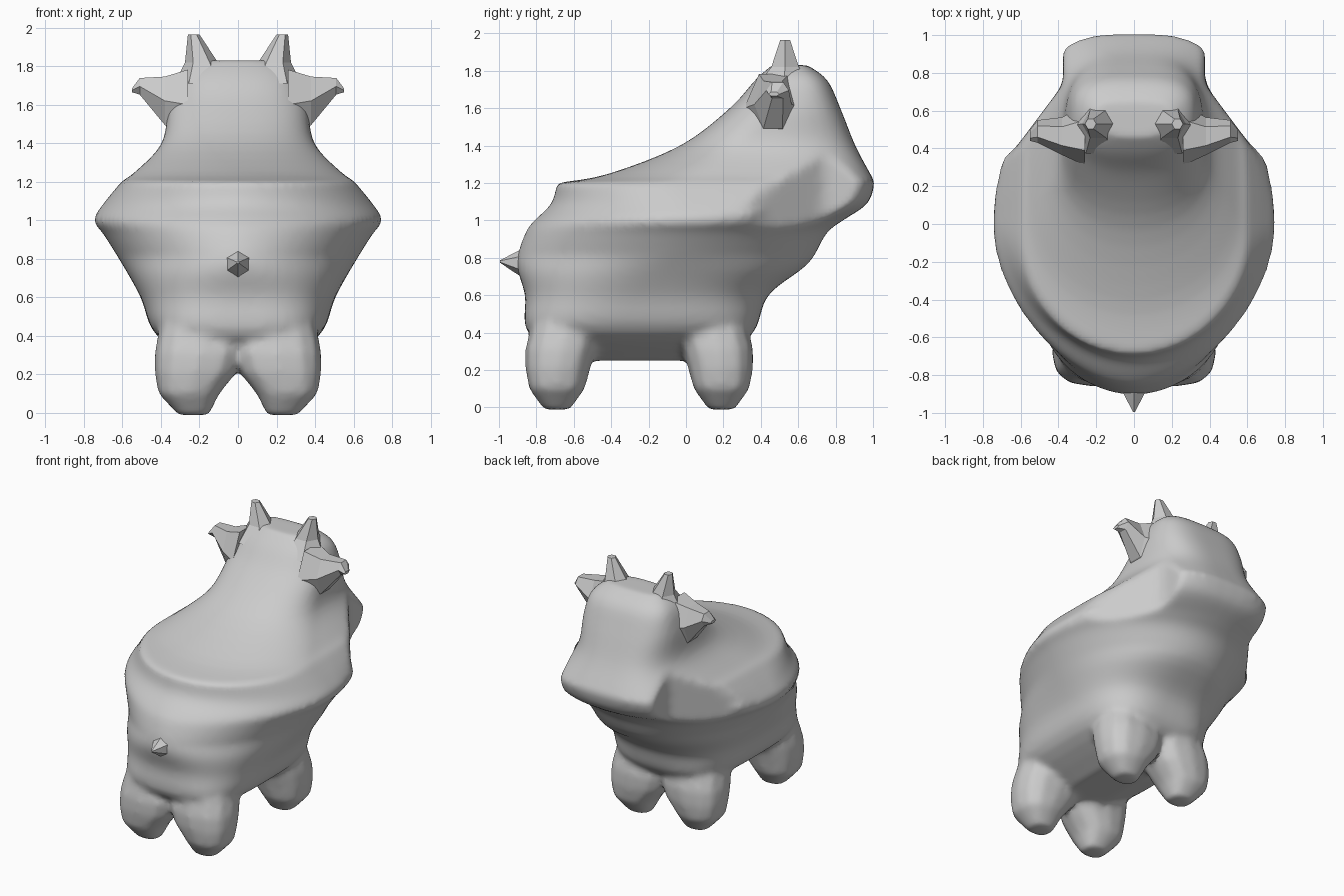
import bpy, bmesh, math
from mathutils import Vector

if "Cube" in bpy.data.objects:
    bpy.data.objects.remove(bpy.data.objects["Cube"])


def new_object(name, bm):
    bmesh.ops.recalc_face_normals(bm, faces=bm.faces[:])
    me = bpy.data.meshes.new(name)
    bm.to_mesh(me)
    bm.free()
    ob = bpy.data.objects.new(name, me)
    bpy.context.collection.objects.link(ob)
    return ob


def skin(bm, rings):
    """Bridge equal rings of points and close both ends."""
    vs = [[bm.verts.new(p) for p in r] for r in rings]
    n = len(vs[0])
    for a, b in zip(vs, vs[1:]):
        for i in range(n):
            j = (i + 1) % n
            bm.faces.new((a[i], a[j], b[j], b[i]))
    bm.faces.new(vs[0])
    bm.faces.new(vs[-1])


def section(z, rear, front, mid, hw, nr, nf, n=72, cx=0.0):
    """Horizontal superellipse with different rear and front halves."""
    pts = []
    for i in range(n):
        t = 2 * math.pi * i / n
        s, c = math.sin(t), math.cos(t)
        e = 2 / (nf if s > 0 else nr)
        r = front - mid if s > 0 else mid - rear
        pts.append((cx + hw * math.copysign(abs(c) ** e, c),
                    mid + r * math.copysign(abs(s) ** e, s), z))
    return pts


def refine(rows, steps=4):
    """Fill in rows between the given ones along cubic curves."""
    out = []
    for i in range(len(rows) - 1):
        a, b = rows[i], rows[i + 1]
        p, q = rows[max(i - 1, 0)], rows[min(i + 2, len(rows) - 1)]
        for k in range(steps):
            t = k / steps
            out.append([0.5 * (2 * B + (C - A) * t + (2 * A - 5 * B + 4 * C - D) * t * t
                               + (3 * B - A - 3 * C + D) * t ** 3)
                        for A, B, C, D in zip(p, a, b, q)])
    return out + [list(rows[-1])]


def ramp(z, z0, z1, v0, v1):
    t = min(1, max(0, (z - z0) / (z1 - z0)))
    return v0 + (v1 - v0) * t


def body_section(row):
    z = row[0]
    nr = ramp(z, 0.45, 0.8, 3.4, 1.85) + ramp(z, 1.05, 1.2, 0, 0.15) + ramp(z, 1.25, 1.6, 0, 0.4)
    nf = ramp(z, 0.45, 0.8, 3.3, 2) + ramp(z, 1.0, 1.2, 0, 1.2)
    pts = []
    for x, y, h in section(*row, nr, nf):
        # The cheeks taper toward the muzzle
        lim = max(0.375, 0.66 - 0.75 * max(0, y - 0.36))
        pts.append((max(-lim, min(lim, x)) if y > 0.36 else x, y, h))
    return pts


# Torso, then scooped seat with head: z, rear, front, middle, half width
torso = [(0.25, -0.62, 0.16, -0.24, 0.15), (0.40, -0.845, 0.36, -0.24, 0.42),
         (0.60, -0.86, 0.44, -0.18, 0.505), (0.77, -0.905, 0.655, -0.09, 0.60),
         (0.93, -0.86, 0.75, -0.03, 0.70), (1.00, -0.81, 0.84, 0, 0.75),
         (1.09, -0.72, 0.97, 0, 0.695), (1.20, -0.69, 1.01, -0.05, 0.605)]
seat = [(1.205, -0.65, 1.01, -0.03, 0.60), (1.25, -0.41, 0.985, 0.08, 0.535),
        (1.40, -0.03, 0.905, 0.32, 0.395), (1.60, 0.235, 0.825, 0.5, 0.36),
        (1.75, 0.37, 0.755, 0.56, 0.31), (1.83, 0.46, 0.65, 0.56, 0.21)]
bm = bmesh.new()
skin(bm, [body_section(r) for r in refine(torso) + refine(seat)])

# Four stubby legs: z, outer and inner y offset, centre x, half width
legs = [(-0.012, -0.07, 0.07, 0.23, 0.08), (0.10, -0.15, 0.15, 0.255, 0.16),
        (0.21, -0.17, 0.18, 0.22, 0.215), (0.31, -0.17, 0.21, 0.20, 0.235),
        (0.60, -0.10, 0.28, 0.18, 0.20)]
for side in (1, -1):
    for cy, d in ((-0.69, 1), (0.19, -1)):
        rings = []
        for z, a, b, cx, hw in legs:
            lo, hi = sorted((cy + d * a, cy + d * b))
            rings.append(section(z, lo, hi, (lo + hi) / 2, hw, 2.5, 2.5, 12, side * cx))
        skin(bm, rings)
body = new_object("animal_stool_body", bm)

# Fuse and soften the body
rm = body.modifiers.new("fuse", 'REMESH')
rm.mode = 'VOXEL'
rm.voxel_size = 0.022
sm = body.modifiers.new("soften", 'SMOOTH')
sm.factor = 0.5
sm.iterations = 6
bpy.context.view_layer.objects.active = body
body.select_set(True)
bpy.ops.object.convert(target='MESH')
bpy.ops.object.shade_smooth_by_angle(angle=math.radians(40))


def spike(name, rows, axis, n=6):
    """Low-poly tapered spike; rows are centre and two radii across the axis."""
    u, v = axis
    b = bmesh.new()
    skin(b, [[Vector(c) + u * ru * math.cos(2 * math.pi * i / n)
              + v * rv * math.sin(2 * math.pi * i / n) for i in range(n)]
             for c, ru, rv in rows])
    return new_object(name, b)


X, Y, Z = Vector((1, 0, 0)), Vector((0, 1, 0)), Vector((0, 0, 1))
for s, label in ((1, "right"), (-1, "left")):
    # Ears flare from the sides of the head
    spike("ear_" + label, [((s * 0.26, 0.47, 1.60), 0.16, 0.21),
                           ((s * 0.38, 0.465, 1.62), 0.10, 0.145),
                           ((s * 0.51, 0.49, 1.695), 0.06, 0.05),
                           ((s * 0.55, 0.47, 1.675), 0.03, 0.012)], (Y, Z))
    # Horns stand on the crown
    spike("horn_" + label, [((s * 0.18, 0.52, 1.71), 0.15, 0.17),
                            ((s * 0.19, 0.53, 1.82), 0.085, 0.085),
                            ((s * 0.23, 0.53, 1.965), 0.03, 0.03)], (X, Y))

# Tail stub
spike("tail", [((0, -0.86, 0.77), 0.085, 0.085), ((0, -0.93, 0.775), 0.045, 0.045),
               ((0, -0.995, 0.78), 0.006, 0.006)], (Z, X))
